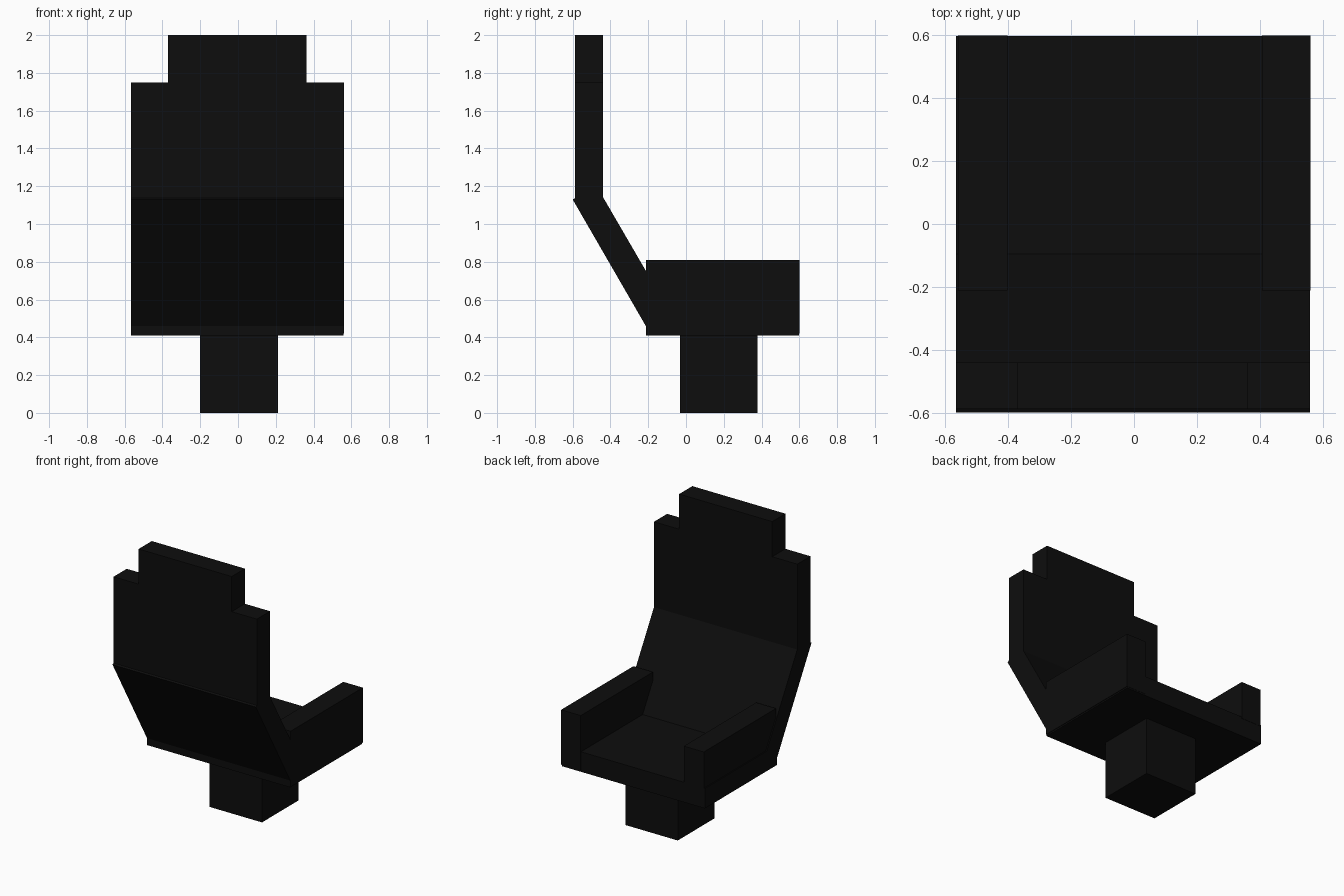
import bpy, bmesh

cube = bpy.data.objects.get("Cube")
if cube:
    bpy.data.objects.remove(cube, do_unlink=True)

# Single dark material
black = bpy.data.materials.new("near_black")
black.use_nodes = True
color = (0.004, 0.004, 0.004, 1)
black.diffuse_color = color
black.node_tree.nodes["Principled BSDF"].inputs["Base Color"].default_value = color


def slab(name, x0, x1, profile):
    """Extrude a (y, z) profile along x."""
    bm = bmesh.new()
    face = bm.faces.new([bm.verts.new((x0, y, z)) for y, z in profile])
    ext = bmesh.ops.extrude_face_region(bm, geom=[face])
    verts = [v for v in ext["geom"] if isinstance(v, bmesh.types.BMVert)]
    bmesh.ops.translate(bm, vec=(x1 - x0, 0, 0), verts=verts)
    bmesh.ops.recalc_face_normals(bm, faces=bm.faces)
    mesh = bpy.data.meshes.new(name)
    bm.to_mesh(mesh)
    bm.free()
    mesh.materials.append(black)
    obj = bpy.data.objects.new(name, mesh)
    bpy.context.collection.objects.link(obj)
    return obj


def box(name, x0, x1, y0, y1, z0, z1):
    return slab(name, x0, x1, [(y0, z0), (y1, z0), (y1, z1), (y0, z1)])


# Base and seat
box("pedestal", -0.2, 0.212, -0.033, 0.378, 0, 0.42)
box("seat", -0.567, 0.558, -0.212, 0.598, 0.41, 0.552)

# Armrests
box("left_armrest", 0.408, 0.562, -0.212, 0.6, 0.42, 0.81)
box("right_armrest", -0.56, -0.403, -0.212, 0.6, 0.54, 0.81)

# Backrest: tilted lower board, upright board and headrest
slab("lower_backrest", -0.567, 0.56,
     [(-0.6, 1.13), (-0.473, 1.2), (-0.066, 0.5), (-0.193, 0.426)])
box("upper_backrest", -0.567, 0.56, -0.588, -0.44, 1.12, 1.75)
box("headrest", -0.37, 0.362, -0.588, -0.44, 1.74, 2)
